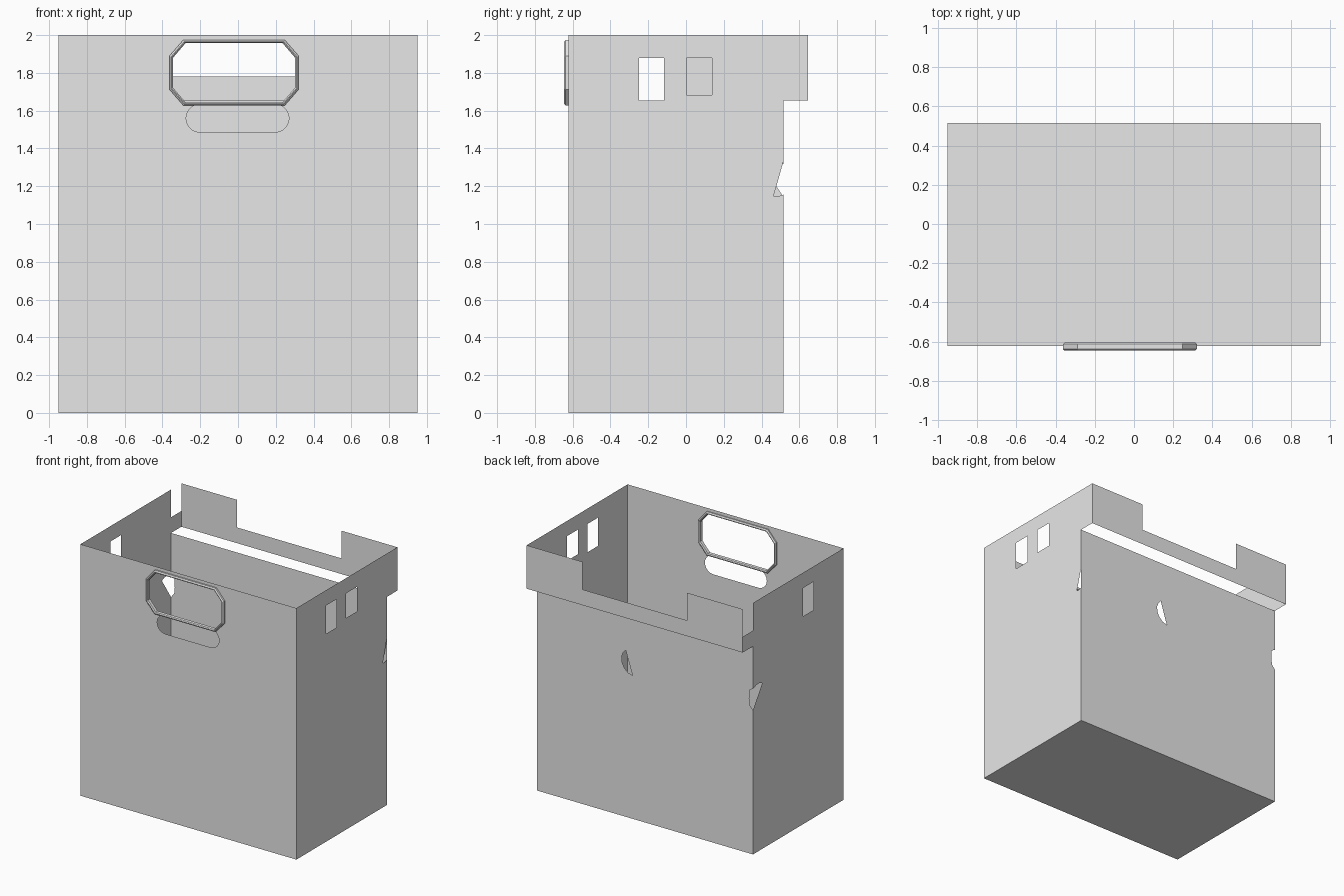
import bpy, bmesh, math
from mathutils import Vector

cube = bpy.data.objects.get("Cube")
if cube:
    bpy.data.objects.remove(cube, do_unlink=True)

# Main dimensions
HALF_W = 0.95
FRONT, BACK, RAIL = -0.623, 0.515, 0.645
TOP, STEP, NOTCH = 2.0, 1.655, 1.78

grey = bpy.data.materials.new("light grey")
grey.use_nodes = True
grey.diffuse_color = (0.8, 0.8, 0.8, 1)
grey.node_tree.nodes["Principled BSDF"].inputs["Base Color"].default_value = (0.8, 0.8, 0.8, 1)


def finish(name, bm):
    mesh = bpy.data.meshes.new(name)
    bm.to_mesh(mesh)
    bm.free()
    mesh.materials.append(grey)
    obj = bpy.data.objects.new(name, mesh)
    bpy.context.collection.objects.link(obj)
    return obj


def sheet(name, place, normal, outline, holes=()):
    """Flat sheet with holes; place maps 2D points into space."""
    bm = bmesh.new()
    normal = Vector(normal)
    edges = []
    for loop in (outline, *holes):
        vs = [bm.verts.new(place(u, v)) for u, v in loop]
        edges += [bm.edges.new((a, b)) for a, b in zip(vs, vs[1:] + vs[:1])]
    bmesh.ops.triangle_fill(bm, edges=edges, use_beauty=True, normal=normal)
    bm.normal_update()
    bmesh.ops.reverse_faces(bm, faces=[f for f in bm.faces if f.normal.dot(normal) < 0])
    return finish(name, bm)


def rect(u0, u1, v0, v1):
    return [(u0, v0), (u1, v0), (u1, v1), (u0, v1)]


def octagon(inset):
    """Handle outline, shrunk by inset."""
    cx, cz = -0.021, 1.801
    w, h = 0.342 - inset, 0.174 - inset
    a, b = w - 0.074 + 0.4 * inset, h - 0.085 + 0.4 * inset
    pts = [(w, b), (a, h), (-a, h), (-w, b), (-w, -b), (-a, -h), (a, -h), (w, -b)]
    return [(cx + x, cz + z) for x, z in pts]


def slot(u0, u1, v0, v1, steps=10):
    r, mid = (v1 - v0) / 2, (v0 + v1) / 2
    pts = []
    for centre, start in ((u1 - r, -90), (u0 + r, 90)):
        for i in range(steps + 1):
            t = math.radians(start + 180 * i / steps)
            pts.append((centre + r * math.cos(t), mid + r * math.sin(t)))
    return pts


def on_y(y):
    return lambda u, v: (u, y, v)


def on_x(x):
    return lambda u, v: (x, u, v)


# Floor
sheet("floor", lambda u, v: (u, v, 0), (0, 0, -1), rect(-HALF_W, HALF_W, FRONT, BACK))

# Front wall with handle opening and finger slot
sheet("front_wall", on_y(FRONT), (0, -1, 0), rect(-HALF_W, HALF_W, 0, TOP),
      [octagon(0.010), slot(-0.275, 0.27, 1.486, 1.634)])

# Back wall with a half-moon hole and a torn right edge
half_moon = [(0.17, 1.325), (0.192, 1.30), (0.205, 1.265), (0.203, 1.225),
             (0.185, 1.185), (0.15, 1.152), (0.11, 1.14)]
torn_back = [(-HALF_W, 1.318), (-0.92, 1.30), (-0.917, 1.23), (-0.922, 1.18), (-HALF_W, 1.145)]
sheet("back_wall", on_y(BACK), (0, 1, 0),
      [(-HALF_W, 0), (HALF_W, 0), (HALF_W, STEP), (-HALF_W, STEP)] + torn_back, [half_moon])

# Side walls with windows, torn back edges and rear extensions
window = rect(-0.248, -0.116, 1.653, 1.878)
torn_left = [(BACK, 1.155), (0.487, 1.146), (0.463, 1.147), (0.48, 1.205), (BACK, 1.33)]
sheet("left_wall", on_x(HALF_W), (1, 0, 0),
      [(FRONT, 0), (BACK, 0)] + torn_left
      + [(BACK, STEP), (RAIL, STEP), (RAIL, TOP), (FRONT, TOP)],
      [window, rect(0.003, 0.137, 1.683, 1.879)])

torn_right = [(BACK, 1.145), (0.40, 1.318), (0.43, 1.332), (0.465, 1.333), (BACK, 1.318)]
sheet("right_wall", on_x(-HALF_W), (-1, 0, 0),
      [(FRONT, 0), (BACK, 0)] + torn_right
      + [(BACK, STEP), (RAIL, STEP), (RAIL, NOTCH), (BACK, NOTCH), (BACK, TOP), (FRONT, TOP)],
      [window])

# Rear rail with two raised tabs
TAB = 0.46
sheet("back_rail", on_y(RAIL), (0, 1, 0),
      [(-HALF_W, STEP), (HALF_W, STEP), (HALF_W, TOP), (TAB, TOP),
       (TAB, NOTCH), (-TAB, NOTCH), (-TAB, TOP), (-HALF_W, TOP)])

# Handle rim: a bevelled frame following the octagon
section = [(0, -0.637), (0.008, -0.645), (0.012, -0.645), (0.018, -0.638),
           (0.018, -0.612), (0.012, -0.605), (0.008, -0.605), (0, -0.613)]
bm = bmesh.new()
rings = [[bm.verts.new((x, y, z)) for x, z in octagon(inset)] for inset, y in section]
for i, ring in enumerate(rings):
    after = rings[(i + 1) % len(rings)]
    for j in range(len(ring)):
        k = (j + 1) % len(ring)
        bm.faces.new((ring[j], ring[k], after[k], after[j]))
bmesh.ops.recalc_face_normals(bm, faces=bm.faces[:])
finish("handle_rim", bm)
